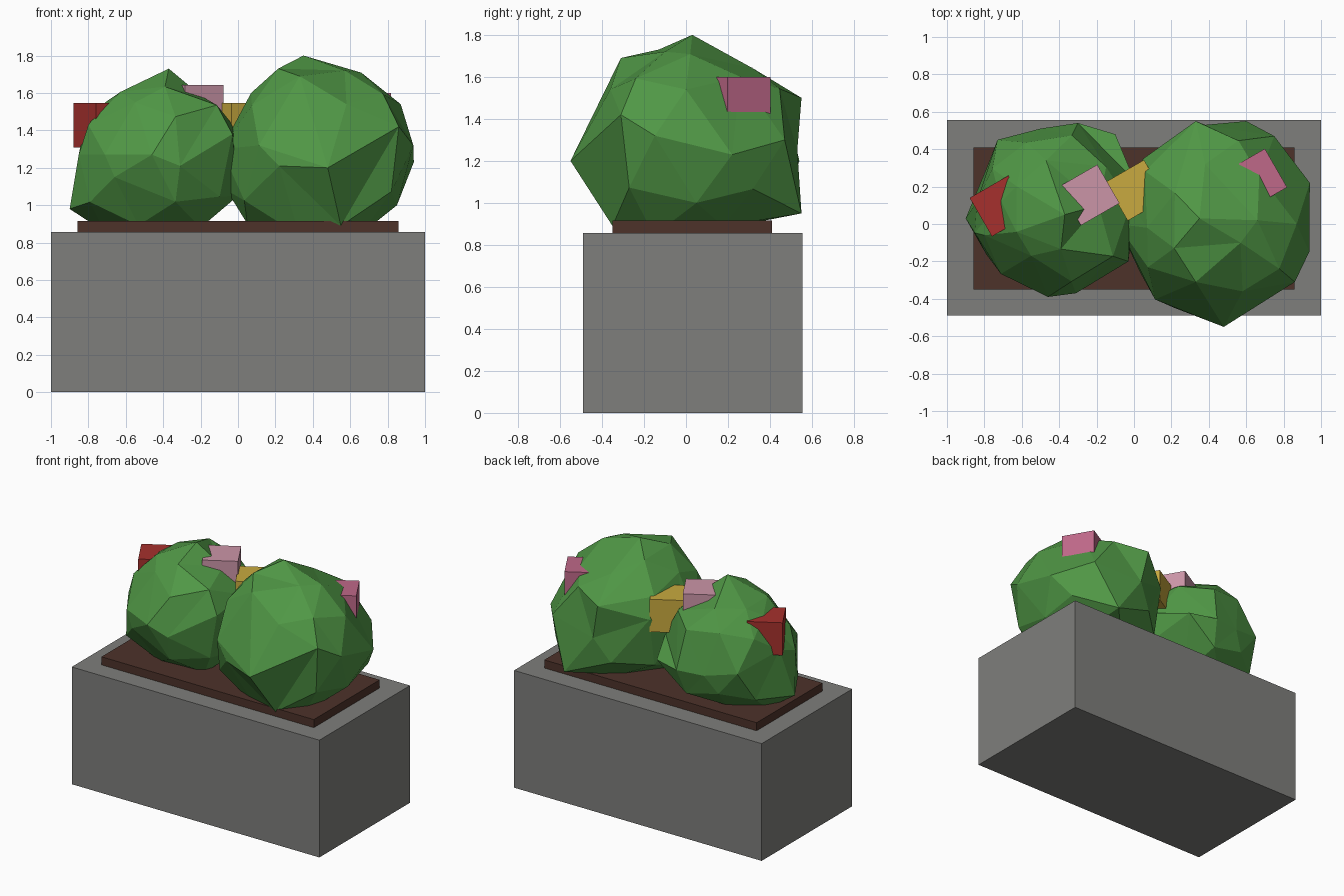
import bpy, bmesh, math
from mathutils import Vector, Matrix

if "Cube" in bpy.data.objects:
    bpy.data.objects.remove(bpy.data.objects["Cube"], do_unlink=True)


def material(name, r, g, b):
    mat = bpy.data.materials.new(name)
    mat.use_nodes = True
    mat.diffuse_color = (r, g, b, 1)
    mat.node_tree.nodes["Principled BSDF"].inputs["Base Color"].default_value = (r, g, b, 1)
    return mat


stone = material("stone grey", 0.21, 0.21, 0.2)
earth = material("earth brown", 0.075, 0.032, 0.023)
leaf = material("leaf green", 0.08, 0.31, 0.06)
red = material("petal red", 0.38, 0.03, 0.026)
yellow = material("petal yellow", 0.58, 0.4, 0.05)
pale_pink = material("petal pale pink", 0.6, 0.3, 0.39)
deep_pink = material("petal deep pink", 0.52, 0.14, 0.25)


def finish(name, bm, mat):
    bmesh.ops.recalc_face_normals(bm, faces=bm.faces)
    mesh = bpy.data.meshes.new(name)
    bm.to_mesh(mesh)
    bm.free()
    mesh.materials.append(mat)
    obj = bpy.data.objects.new(name, mesh)
    bpy.context.collection.objects.link(obj)
    return obj


def box(name, centre, size, mat, turn=0):
    bm = bmesh.new()
    place = (Matrix.Translation(centre) @ Matrix.Rotation(math.radians(turn), 4, "Z")
             @ Matrix.Diagonal((*size, 1)))
    bmesh.ops.create_cube(bm, size=1, matrix=place)
    return finish(name, bm, mat)


def bush(name, centre, landmarks):
    """Low-poly ball whose radius follows a few landmark corners."""
    centre = Vector(centre)
    rays = [Vector(p) - centre for p in landmarks]
    bm = bmesh.new()
    bmesh.ops.create_icosphere(bm, subdivisions=2, radius=1)
    # Blend the landmark radii over the whole ball
    free = []
    for v in bm.verts:
        way = v.co.normalized()
        weights = [1 / ((way - ray.normalized()).length ** 4 + 0.001) for ray in rays]
        radius = sum(w * ray.length for w, ray in zip(weights, rays)) / sum(weights)
        free.append((v, way))
        v.co = way * radius
    # Snap the closest corner to each landmark
    for ray in rays:
        pick = min(free, key=lambda item: (item[1] - ray.normalized()).length)
        pick[0].co = ray
        free.remove(pick)
    bmesh.ops.translate(bm, verts=bm.verts, vec=centre)
    return finish(name, bm, leaf)


# Planter and soil
box("planter", (0, 0.033, 0.428), (2, 1.045, 0.856), stone)
box("soil", (0, 0.03, 0.88), (1.715, 0.76, 0.07), earth)

# Bushes
bush("left_bush", (0.42, 0.02, 1.32), [
    (0.35, 0.03, 1.8), (0.33, -0.31, 1.69), (0.57, -0.1, 1.72),
    (0.87, 0.0, 1.54), (0.94, 0.22, 1.23), (0.48, -0.55, 1.2),
    (0.22, -0.45, 1.21), (-0.09, 0.0, 1.3), (0.07, -0.02, 1.6),
    (0.33, 0.55, 1.5), (0.6, 0.55, 0.95), (0.55, -0.35, 0.89),
    (0.86, -0.31, 1.42), (0.05, 0.35, 1.4), (0.67, 0.26, 1.6),
    (0.75, 0.47, 1.3), (0.05, -0.1, 0.9), (0.85, 0.05, 1.0),
    (0.45, 0.1, 0.88), (0.38, 0.32, 1.64), (0.38, 0.53, 1.25),
    (0.58, -0.36, 1.54),
])
bush("right_bush", (-0.46, 0.08, 1.27), [
    (-0.37, 0.05, 1.73), (-0.19, 0.1, 1.58), (-0.71, 0.12, 1.55),
    (-0.9, 0.03, 0.98), (-0.84, 0.12, 1.33), (-0.47, 0.34, 1.62),
    (-0.73, 0.45, 1.25), (-0.3, 0.54, 1.2), (-0.1, 0.48, 1.2),
    (-0.02, 0.1, 1.42), (0.0, 0.05, 1.05), (-0.03, -0.2, 1.38),
    (-0.31, -0.37, 1.21), (-0.66, -0.28, 1.15), (-0.55, -0.17, 1.55),
    (-0.46, 0.1, 0.88), (-0.2, -0.1, 0.88), (-0.8, -0.06, 1.43),
    (-0.5, 0.51, 1.2),
])

# Flower blocks poking out of the leaves
flowers = [
    ("red_flower", (-0.716, 0.096, 1.428), red),
    ("pale_pink_flower", (-0.24, 0.155, 1.525), pale_pink),
    ("yellow_flower", (0.01, 0.18, 1.428), yellow),
    ("deep_pink_flower", (0.656, 0.24, 1.48), deep_pink),
]
for name, centre, mat in flowers:
    box(name, centre, (0.238, 0.238, 0.238), mat, 30)
